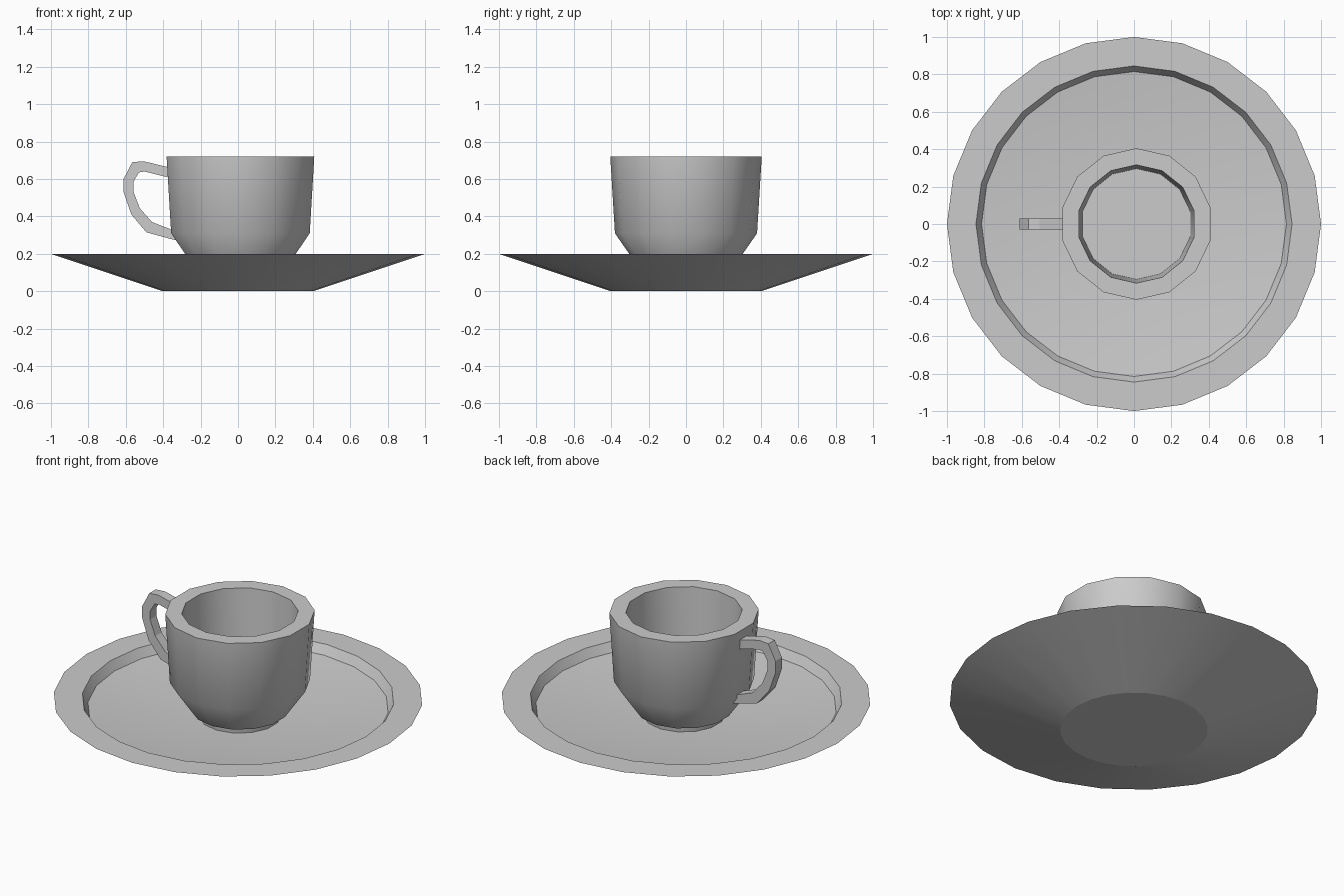
import bpy, math

if "Cube" in bpy.data.objects:
    bpy.data.objects.remove(bpy.data.objects["Cube"])


def make_object(name, verts, faces, smooth_angle=None):
    mesh = bpy.data.meshes.new(name)
    mesh.from_pydata(verts, [], faces)
    mesh.update()
    ob = bpy.data.objects.new(name, mesh)
    bpy.context.collection.objects.link(ob)
    if smooth_angle:
        bpy.ops.object.select_all(action='DESELECT')
        ob.select_set(True)
        bpy.context.view_layer.objects.active = ob
        bpy.ops.object.shade_smooth_by_angle(angle=math.radians(smooth_angle))
    return ob


def lathe(name, profile, sides, cx=0.0, smooth_angle=30):
    """Spin an (r, z) profile, from the bottom outside to the inner floor, and cap both ends."""
    verts, faces = [], []
    for r, z in profile:
        for i in range(sides):
            a = math.pi / 2 + 2 * math.pi * i / sides
            verts.append((cx + r * math.cos(a), r * math.sin(a), z))
    for k in range(len(profile) - 1):
        for i in range(sides):
            j = (i + 1) % sides
            faces.append((k * sides + i, k * sides + j,
                          (k + 1) * sides + j, (k + 1) * sides + i))
    faces.append(tuple(reversed(range(sides))))
    last = (len(profile) - 1) * sides
    faces.append(tuple(range(last, last + sides)))
    return make_object(name, verts, faces, smooth_angle)


# Saucer: conical dish, flat rim, step down to a shallow floor
lathe("saucer", [(0.4, 0), (1.0, 0.2), (0.845, 0.2), (0.815, 0.148), (0.4, 0.1)],
      24, smooth_angle=17)

# Cup: foot, rounded base, tapered wall, thick rim and hollow inside
lathe("cup", [(0.22, 0.09), (0.225, 0.14), (0.262, 0.14), (0.38, 0.31), (0.405, 0.72),
              (0.316, 0.72), (0.296, 0.3)], 14, cx=0.013, smooth_angle=40)

# Handle: flat-sided loop, outer and inner outline given as (x, z)
outer = [(-0.36, 0.66), (-0.505, 0.695), (-0.565, 0.69), (-0.612, 0.6), (-0.612, 0.53),
         (-0.57, 0.41), (-0.49, 0.315), (-0.335, 0.273)]
inner = [(-0.36, 0.605), (-0.5, 0.64), (-0.53, 0.635), (-0.56, 0.583), (-0.56, 0.535),
         (-0.525, 0.444), (-0.46, 0.37), (-0.335, 0.322)]
verts, faces = [], []
for (ox, oz), (ix, iz) in zip(outer, inner):
    verts += [(ox, -0.03, oz), (ox, 0.03, oz), (ix, 0.03, iz), (ix, -0.03, iz)]
for k in range(len(outer) - 1):
    b = 4 * k
    for i in range(4):
        j = (i + 1) % 4
        faces.append((b + i, b + j, b + 4 + j, b + 4 + i))
n = 4 * (len(outer) - 1)
faces += [(3, 2, 1, 0), (n, n + 1, n + 2, n + 3)]
make_object("handle", verts, faces)
